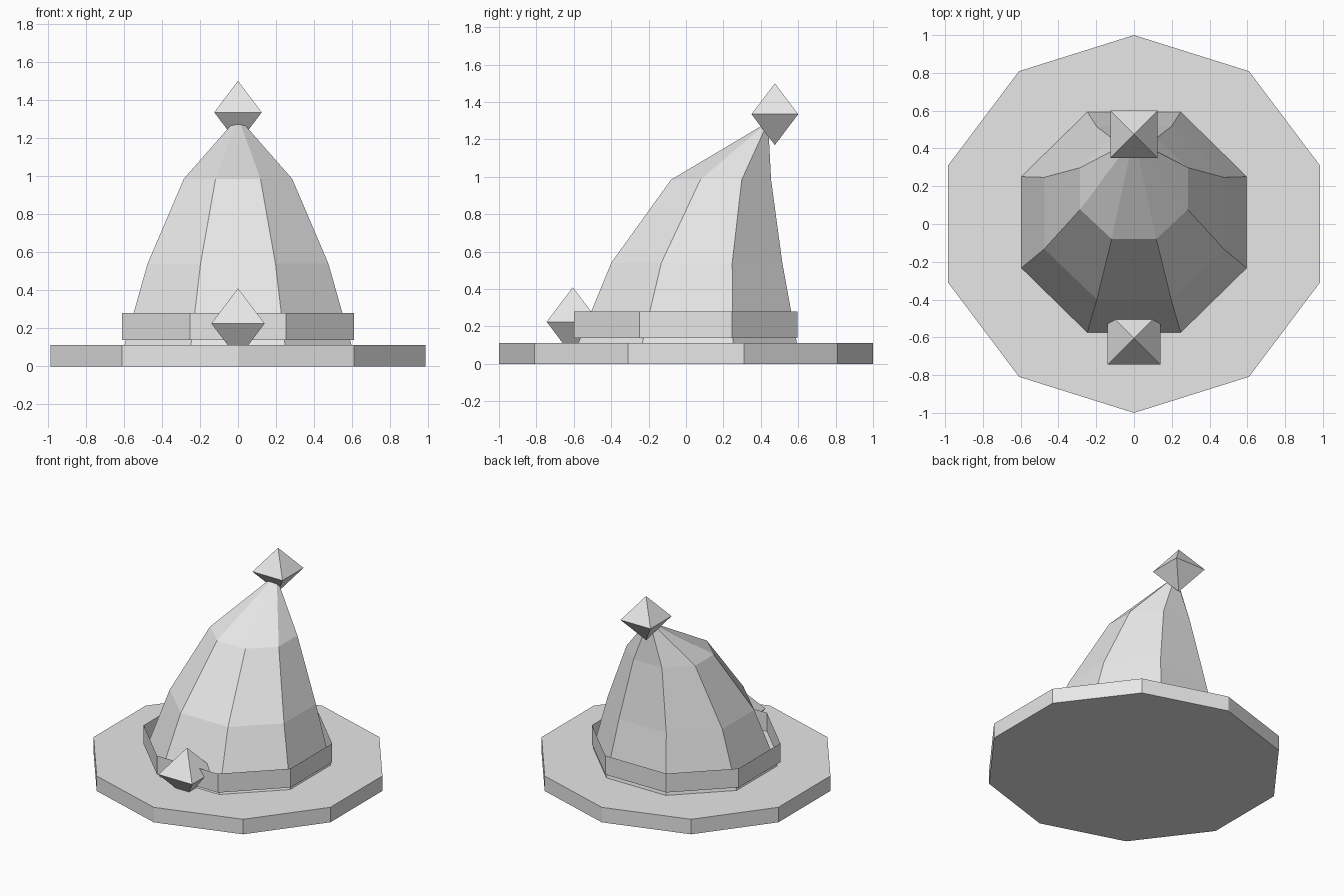
import bpy
import math

if "Cube" in bpy.data.objects:
    bpy.data.objects.remove(bpy.data.objects["Cube"])

grey = bpy.data.materials.new("light_grey")
grey.diffuse_color = (0.8, 0.8, 0.8, 1)
grey.use_nodes = True
grey.node_tree.nodes["Principled BSDF"].inputs["Base Color"].default_value = grey.diffuse_color


def ring(n, x_half, y_front, y_back, z, turn):
    """Regular n-sided loop fitted to a half width and front/back limits."""
    pts = [(math.cos(turn + 2 * math.pi * i / n),
            math.sin(turn + 2 * math.pi * i / n)) for i in range(n)]
    mx = max(p[0] for p in pts)
    my = max(p[1] for p in pts)
    cy, hy = (y_front + y_back) / 2, (y_back - y_front) / 2
    return [(x / mx * x_half, cy + y / my * hy, z) for x, y in pts]


def loft(name, rings, cap_bottom=True, cap_top=True):
    """Skin a stack of loops into one object."""
    n = len(rings[0])
    verts = [v for r in rings for v in r]
    faces = []
    for k in range(len(rings) - 1):
        a, b = k * n, (k + 1) * n
        for i in range(n):
            j = (i + 1) % n
            faces.append((a + i, a + j, b + j, b + i))
    if cap_bottom:
        faces.append(tuple(reversed(range(n))))
    if cap_top:
        faces.append(tuple(range(len(verts) - n, len(verts))))
    mesh = bpy.data.meshes.new(name)
    mesh.from_pydata(verts, [], faces)
    mesh.materials.append(grey)
    obj = bpy.data.objects.new(name, mesh)
    bpy.context.collection.objects.link(obj)
    return obj


def gem(name, centre, half, height):
    """Square-waisted double pyramid."""
    cx, cy, cz = centre
    verts = [(cx + sx * half, cy + sy * half, cz)
             for sx, sy in ((-1, -1), (1, -1), (1, 1), (-1, 1))]
    verts += [(cx, cy, cz + height), (cx, cy, cz - height)]
    faces = []
    for i in range(4):
        j = (i + 1) % 4
        faces += [(i, j, 4), (j, i, 5)]
    mesh = bpy.data.meshes.new(name)
    mesh.from_pydata(verts, [], faces)
    mesh.materials.append(grey)
    obj = bpy.data.objects.new(name, mesh)
    bpy.context.collection.objects.link(obj)


# ten-sided brim with a corner at front and back
loft("brim", [ring(10, 0.985, -1, 1, z, math.pi / 2) for z in (0, 0.113)])

# eight-sided crown leaning backwards: z, half width, front y, back y
crown = [(0.10, 0.60, -0.58, 0.595),
         (0.54, 0.475, -0.40, 0.515),
         (0.985, 0.285, -0.08, 0.455),
         (1.27, 0.035, 0.40, 0.44)]
loft("crown", [ring(8, w, f, b, z, math.pi / 8) for z, w, f, b in crown])

# open, straight-walled hat band
loft("hat_band", [ring(8, 0.61, -0.60, 0.597, z, math.pi / 8)
                  for z in (0.138, 0.28)], False, False)

# ornaments on the tip and on the front of the band
gem("tip_gem", (0, 0.475, 1.335), 0.125, 0.165)
gem("front_gem", (0, -0.605, 0.225), 0.14, 0.185)
